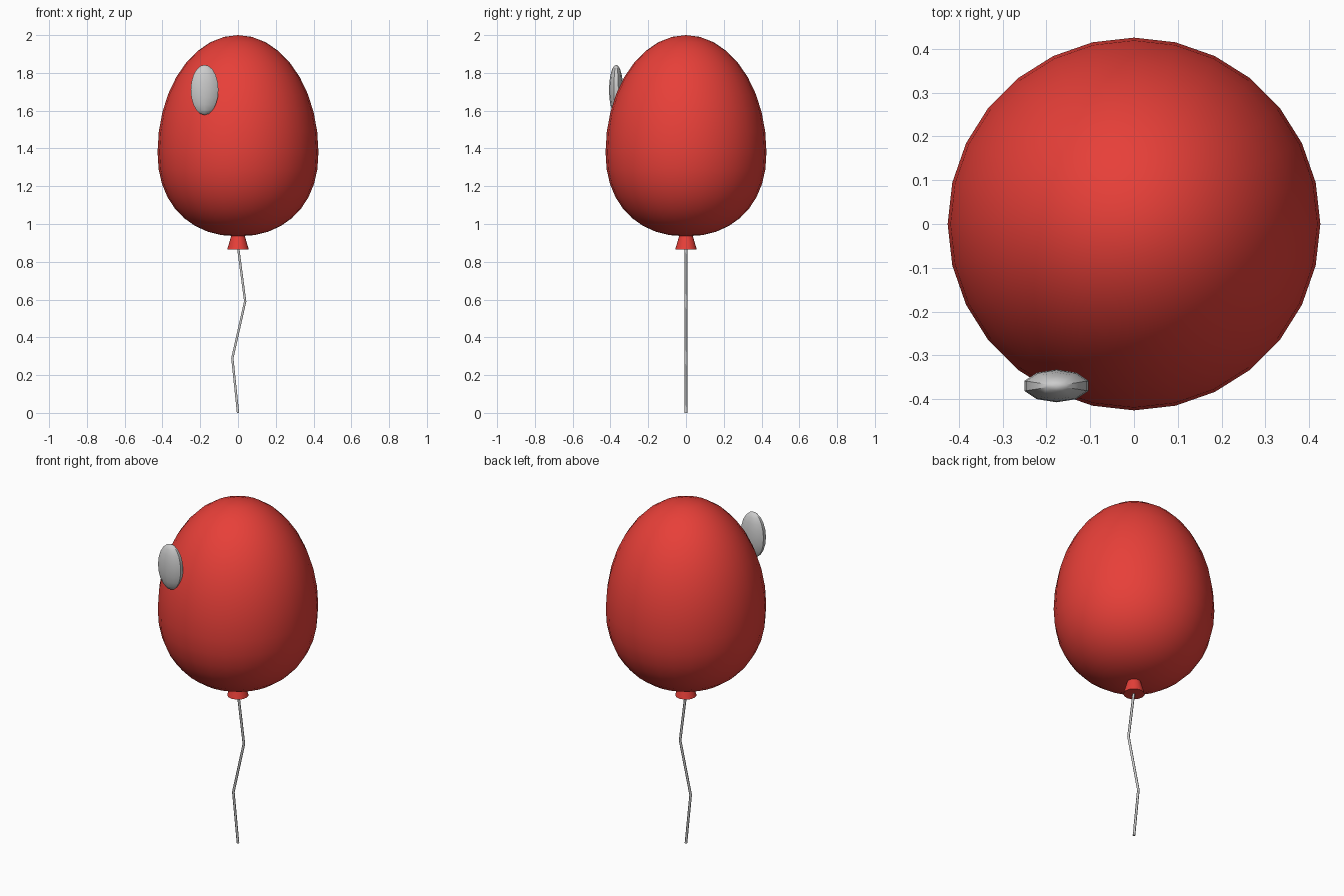
import bpy, bmesh
from math import sin, cos, pi, radians

if "Cube" in bpy.data.objects:
    bpy.data.objects.remove(bpy.data.objects["Cube"])

red = bpy.data.materials.new("red")
red.diffuse_color = (0.80, 0.05, 0.04, 1)
red.use_nodes = True
red.node_tree.nodes["Principled BSDF"].inputs["Base Color"].default_value = red.diffuse_color


def lathe(name, profile, segs, scale=(1, 1), loc=(0, 0, 0), mat=None):
    """Revolve (radius, z) points about z, with a vertex on the +y axis."""
    bm = bmesh.new()
    rings = []
    for r, z in profile:
        if r < 1e-5:
            rings.append([bm.verts.new((0, 0, z))])
        else:
            angles = [pi / 2 + 2 * pi * i / segs for i in range(segs)]
            rings.append([bm.verts.new((r * cos(a) * scale[0], r * sin(a) * scale[1], z))
                          for a in angles])
    for a, b in zip(rings, rings[1:]):
        for i in range(segs):
            j = (i + 1) % segs
            quad = [a[i % len(a)], a[j % len(a)], b[j % len(b)], b[i % len(b)]]
            bm.faces.new(list(dict.fromkeys(quad)))
    bmesh.ops.recalc_face_normals(bm, faces=bm.faces)
    me = bpy.data.meshes.new(name)
    bm.to_mesh(me)
    bm.free()
    ob = bpy.data.objects.new(name, me)
    ob.location = loc
    bpy.context.collection.objects.link(ob)
    if mat:
        me.materials.append(mat)
    bpy.ops.object.select_all(action='DESELECT')
    ob.select_set(True)
    bpy.context.view_layer.objects.active = ob
    bpy.ops.object.shade_smooth_by_angle(angle=radians(40))
    return ob


# Balloon body: tall dome above the widest ring, fuller and shorter below it
RINGS, MID, UP, DOWN, RADIUS = 18, 1.38, 0.62, 0.445, 0.426
body = []
for k in range(RINGS + 1):
    a = pi * k / RINGS
    s, c = sin(a), cos(a)
    if c < 0:
        body.append((RADIUS * max(s, 0) ** (2 / 2.2), MID - DOWN * (-c) ** (2 / 2.2)))
    else:
        body.append((RADIUS * s, MID + UP * c))
body[-1] = (0, MID - DOWN)
lathe("balloon_body", body, 28, mat=red)

# Flared knot under the body
lathe("knot", [(0, 0.955), (0.031, 0.955), (0.057, 0.865), (0, 0.865)], 12, mat=red)

# Pale oval highlight on the upper front left
oval = [(sin(pi * k / 10), 0.133 * cos(pi * k / 10)) for k in range(11)]
lathe("highlight", oval, 10, scale=(0.077, 0.0375), loc=(-0.177, -0.37, 1.71))

# Kinked string hanging from the knot to the ground
curve = bpy.data.curves.new("string", 'CURVE')
curve.dimensions = '3D'
curve.bevel_depth = 0.007
curve.bevel_resolution = 1
curve.use_fill_caps = True
path = [(0, 0), (-0.03, 0.29), (0.038, 0.59), (0, 0.88)]
spline = curve.splines.new('POLY')
spline.points.add(len(path) - 1)
for p, (x, z) in zip(spline.points, path):
    p.co = (x, 0, z, 1)
bpy.context.collection.objects.link(bpy.data.objects.new("string", curve))
